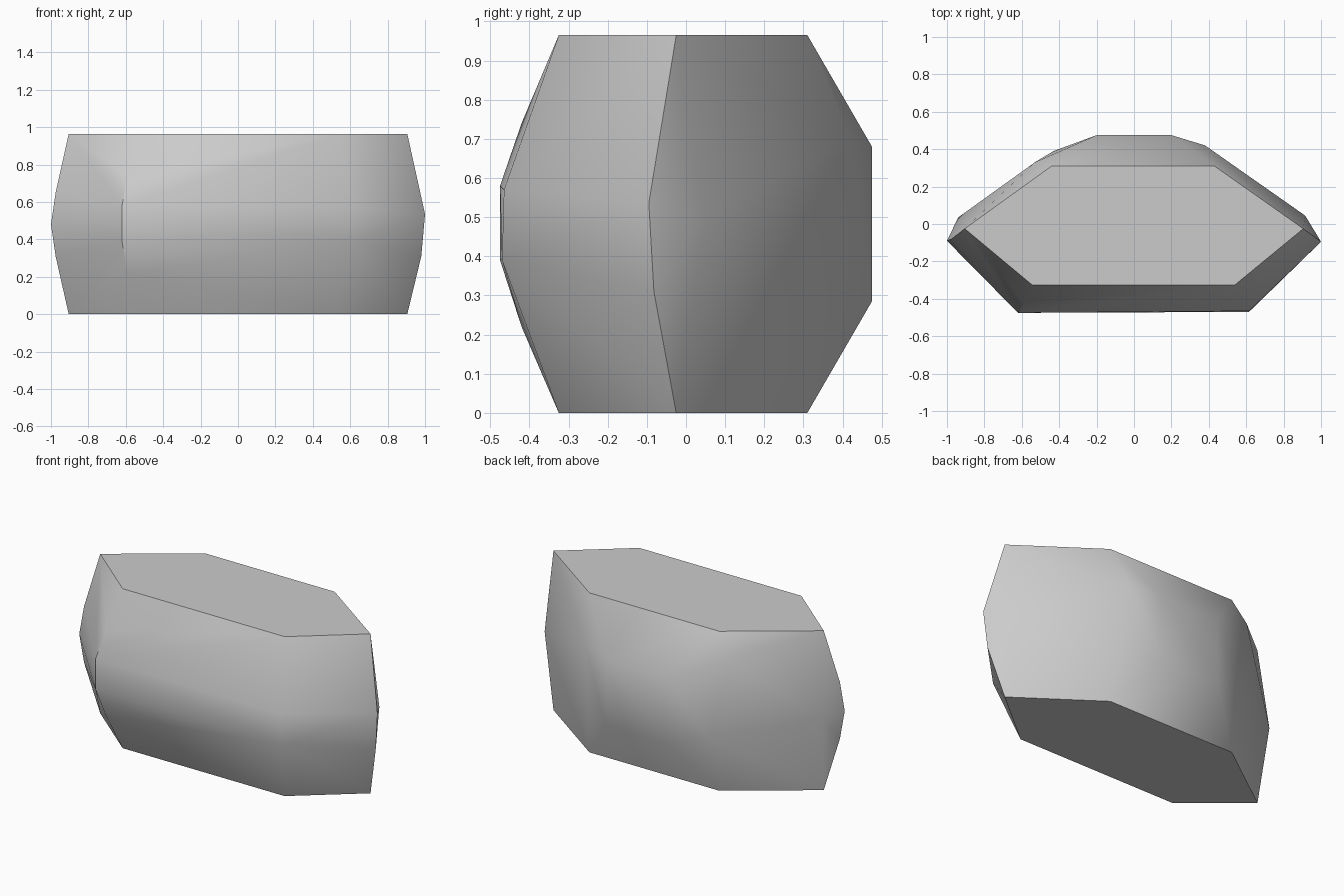
import bpy, bmesh, math

cube = bpy.data.objects.get("Cube")
if cube:
    bpy.data.objects.remove(cube, do_unlink=True)

# Single stone material
stone = bpy.data.materials.new("stone_grey")
colour = (0.6, 0.6, 0.6, 1.0)
stone.diffuse_color = colour
stone.use_nodes = True
stone.node_tree.nodes["Principled BSDF"].inputs["Base Color"].default_value = colour

# Flat hexagon shared by the top and the bottom
hexagon = [(-0.905, -0.025), (-0.545, -0.325), (0.54, -0.325),
           (0.905, -0.025), (0.43, 0.31), (-0.44, 0.31)]
points = [(x, y, z) for z in (0.0, 0.965) for x, y in hexagon]

# Front panel corners and the slight bulge of the left front edge
points += [(-0.62, -0.475, 0.39), (-0.62, -0.475, 0.58),
           (0.615, -0.47, 0.39), (0.615, -0.465, 0.57),
           (-0.59, -0.42, 0.74), (-0.59, -0.42, 0.22)]

# Pointed ends
points += [(-1.0, -0.09, 0.48), (-0.975, -0.08, 0.65), (-0.975, -0.08, 0.31),
           (1.0, -0.095, 0.535), (0.98, -0.082, 0.31),
           (-0.94, 0.035, 0.46), (0.915, 0.045, 0.5)]

# Back panel and its chipped corners
points += [(x, 0.475, z) for x in (-0.2, 0.2) for z in (0.285, 0.68)]
points += [(0.38, 0.42, 0.7), (-0.43, 0.39, 0.35), (-0.53, 0.33, 0.84)]

# Wrap the corner points in a convex skin
bm = bmesh.new()
for p in points:
    bm.verts.new(p)
hull = bmesh.ops.convex_hull(bm, input=bm.verts[:])
loose = [v for v in bm.verts if not v.link_faces]
bmesh.ops.delete(bm, geom=loose, context='VERTS')
bmesh.ops.dissolve_limit(bm, angle_limit=math.radians(1.0),
                         verts=bm.verts[:], edges=bm.edges[:])
bmesh.ops.recalc_face_normals(bm, faces=bm.faces[:])

mesh = bpy.data.meshes.new("rock")
bm.to_mesh(mesh)
bm.free()
mesh.materials.append(stone)
rock = bpy.data.objects.new("rock", mesh)
bpy.context.collection.objects.link(rock)

# Soft facets with crisp rims
bpy.ops.object.select_all(action='DESELECT')
rock.select_set(True)
bpy.context.view_layer.objects.active = rock
bpy.ops.object.shade_smooth_by_angle(angle=math.radians(38))
